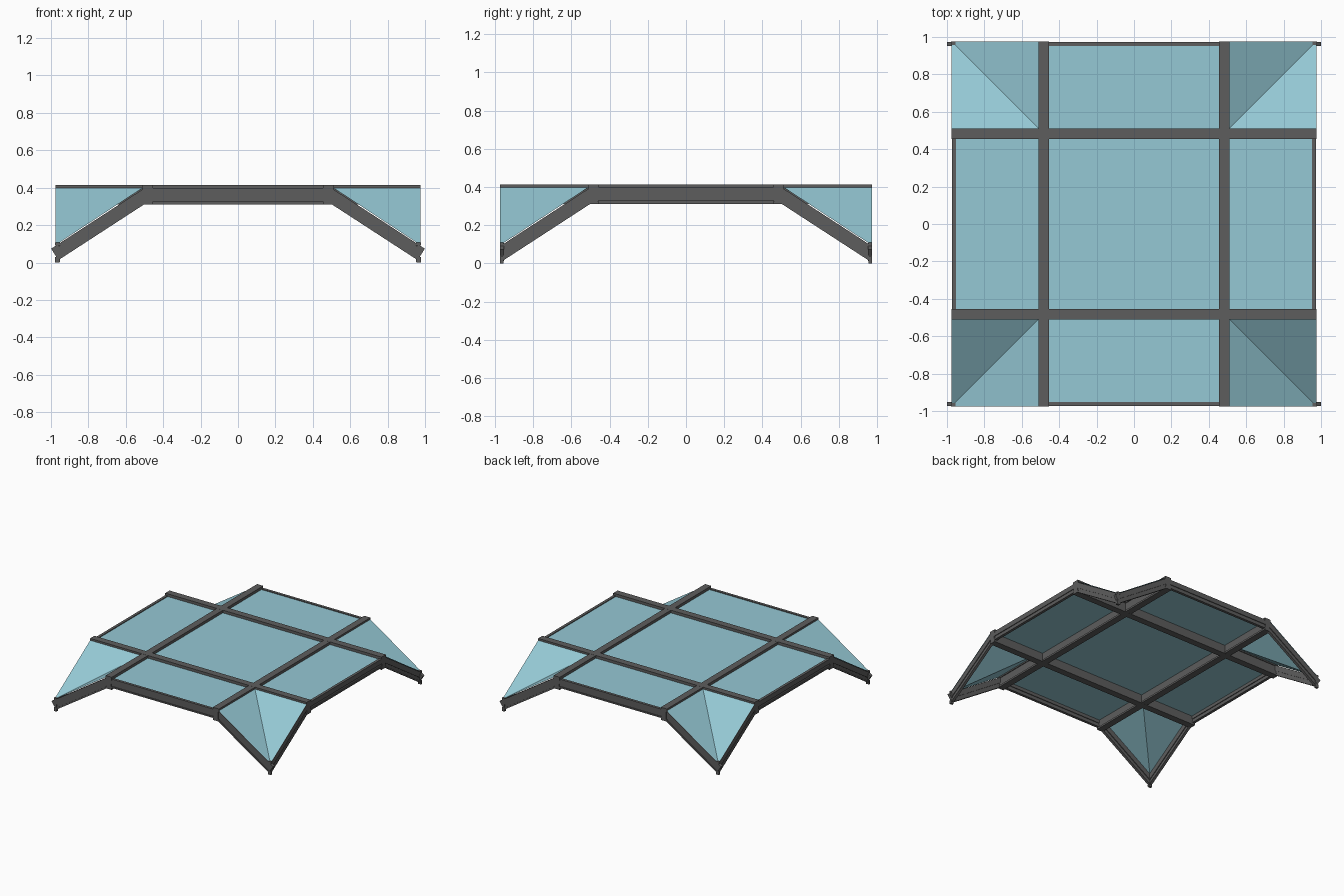
import bpy, bmesh
from mathutils import Vector, Matrix
from math import pi

if "Cube" in bpy.data.objects:
    bpy.data.objects.remove(bpy.data.objects["Cube"])

def mat(name, col):
    m = bpy.data.materials.new(name)
    m.diffuse_color = col
    m.use_nodes = True
    m.node_tree.nodes["Principled BSDF"].inputs["Base Color"].default_value = m.diffuse_color
    return m

STEEL = mat("dark_steel", (0.11, 0.11, 0.11, 1))
GLASS = mat("blue_glass", (0.30, 0.58, 0.66, 1))

def make(name, verts, faces, material, rot=0.0):
    me = bpy.data.meshes.new(name)
    me.from_pydata([tuple(v) for v in verts], [], faces)
    me.transform(Matrix.Rotation(rot, 4, 'Z'))
    bm = bmesh.new()
    bm.from_mesh(me)
    if material is STEEL:
        bmesh.ops.recalc_face_normals(bm, faces=bm.faces)
    bm.to_mesh(me)
    bm.free()
    me.materials.append(material)
    ob = bpy.data.objects.new(name, me)
    bpy.context.collection.objects.link(ob)
    return ob

def sweep(name, rings, rot=0.0):
    """Skin a list of equal cross-sections and cap both ends."""
    n = len(rings[0])
    verts = [v for r in rings for v in r]
    faces = [(k*n + i, k*n + (i+1) % n, (k+1)*n + (i+1) % n, (k+1)*n + i)
             for k in range(len(rings) - 1) for i in range(n)]
    faces += [tuple(range(n)), tuple(range((len(rings)-1)*n, len(rings)*n))]
    return make(name, verts, faces, STEEL, rot)

def i_profile(wide, web, bottom, low, high, top):
    """I-shaped section as (side, height) pairs."""
    right = [(wide, bottom), (wide, low), (web, low), (web, high), (wide, high), (wide, top)]
    return right + [(-s, h) for s, h in reversed(right)]

# main crossing beams
for axis, rot in (("x", 0), ("y", pi/2)):
    d = 0.0 if axis == "x" else 0.0005
    prof = i_profile(0.0275, 0.021, 0.31 + d, 0.325, 0.388, 0.414 - d)
    for s in (-1, 1):
        rings = [[(x, s*0.483 + a, h) for a, h in prof] for x in (-0.975, 0.975)]
        sweep(f"beam_{axis}_{'a' if s < 0 else 'b'}", rings, rot)

# edge frames: flat in the middle, sloping down to the corners
T = Vector((0.545, 0.838))          # normal of the sloping strut
B = Vector((0.256, 0.967)) / 0.959  # mitre at the bend
edge = i_profile(0.011, 0.005, -0.072, -0.061, -0.04, 0.0)
BEND = Vector((0.50, 0.398))
SLOPE = 0.65
def edge_rings(y, vertical_end):
    out = []
    end, bend = [], []
    for a, h in edge:
        b = Vector((BEND.x + 0.30*h, BEND.y + h))
        if vertical_end:
            e = Vector((0.975, b.y - SLOPE*(0.975 - b.x)))
        else:
            e = Vector((0.999, BEND.y - SLOPE*(0.999 - BEND.x))) + T*h
        end.append((e.x, y + a, e.y))
        bend.append((b.x, y + a, b.y))
    flip = lambda r: [(-x, yy, z) for x, yy, z in r]
    return [flip(end), flip(bend), bend, end]

for name, rot, vert in (("front", 0, False), ("right", pi/2, True),
                        ("back", pi, False), ("left", -pi/2, True)):
    sweep(f"{name}_edge_frame", edge_rings(-0.963, vert), rot)

# corner end posts
post = i_profile(0.012, 0.006, 0.0, 0.03, 0.09, 0.108)
for sx in (-1, 1):
    for sy in (-1, 1):
        rings = [[(sx*0.966 + a, sy*y, h) for a, h in post] for y in (0.957, 0.975)]
        sweep("corner_post", rings)

# flat glass panels between the beams
G = [-0.972, -0.483, 0.483, 0.972]
for i in range(3):
    for j in range(3):
        if i != 1 and j != 1:
            continue
        x0, x1, y0, y1 = G[i], G[i+1], G[j], G[j+1]
        v = [(x, y, z) for z in (0.384, 0.392) for x, y in ((x0, y0), (x1, y0), (x1, y1), (x0, y1))]
        f = [(3, 2, 1, 0), (4, 5, 6, 7)] + [(k, (k+1) % 4, (k+1) % 4 + 4, k + 4) for k in range(4)]
        make("glass_panel", v, f, GLASS)

# folded corner glass, two triangles each
for k, name in enumerate(("back_right", "back_left", "front_left", "front_right")):
    v = [(0.505, 0.505, 0.402), (0.975, 0.505, 0.402), (0.975, 0.975, 0.094), (0.505, 0.975, 0.402)]
    make(f"{name}_corner_glass", v, [(0, 1, 2), (0, 2, 3)], GLASS, k*pi/2)
